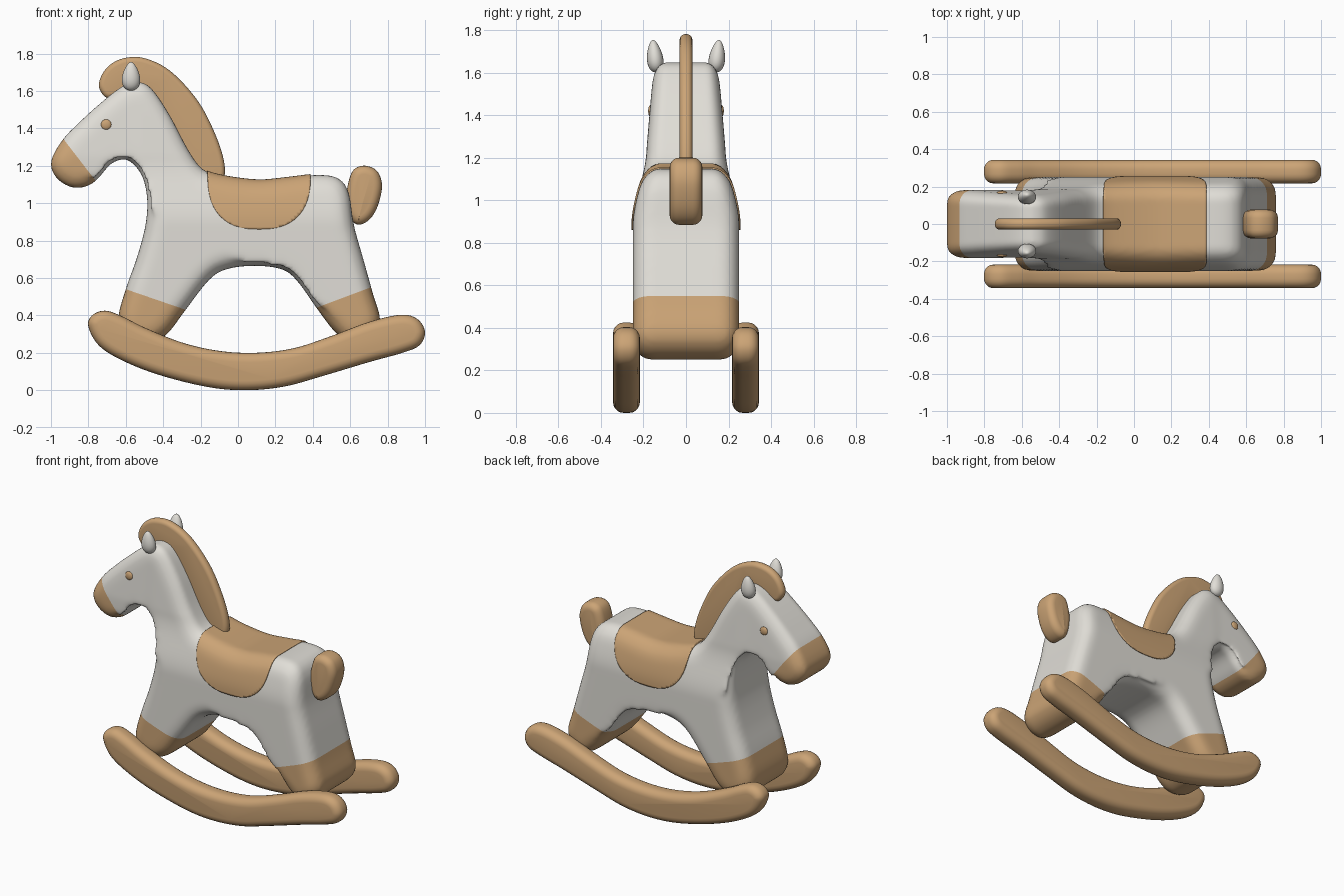
import bpy, bmesh, math
from mathutils import Vector

cube = bpy.data.objects.get("Cube")
if cube:
    bpy.data.objects.remove(cube)


def material(name, rgb):
    mat = bpy.data.materials.new(name)
    mat.use_nodes = True
    mat.diffuse_color = (*rgb, 1)
    bsdf = next(n for n in mat.node_tree.nodes if n.type == 'BSDF_PRINCIPLED')
    bsdf.inputs["Base Color"].default_value = (*rgb, 1)
    return mat


white = material("warm white", (0.75, 0.73, 0.68))
tan = material("tan", (0.60, 0.37, 0.18))


def make_object(name, bm, *mats):
    mesh = bpy.data.meshes.new(name)
    bmesh.ops.recalc_face_normals(bm, faces=bm.faces)
    for face in bm.faces:
        face.smooth = True
    bm.to_mesh(mesh)
    bm.free()
    for mat in mats:
        mesh.materials.append(mat)
    obj = bpy.data.objects.new(name, mesh)
    bpy.context.collection.objects.link(obj)
    return obj


def smooth_outline(points, steps=6):
    """Closed Catmull-Rom curve through the points, counter-clockwise."""
    p = [Vector(q) for q in points]
    n, out = len(p), []
    for i in range(n):
        a, b, c, d = p[i - 1], p[i], p[(i + 1) % n], p[(i + 2) % n]
        for s in range(steps):
            t = s / steps
            out.append(0.5 * (2 * b + (c - a) * t + (2 * a - 5 * b + 4 * c - d) * t ** 2
                              + (3 * b - a - 3 * c + d) * t ** 3))
    area = sum(u.x * v.y - v.x * u.y for u, v in zip(out, out[1:] + out[:1]))
    return out if area > 0 else out[::-1]


def slab(points, half, radius, y=0, arc=10):
    """Side profile extruded across the width, with rounded rims."""
    line = smooth_outline(points)
    n = len(line)
    bm, rings = bmesh.new(), []
    for k in range(arc + 2):
        front = k <= arc // 2
        j = k if front else k - 1
        ang = math.pi * (j / arc - 0.5)
        depth = (half - radius) * (-1 if front else 1) + radius * math.sin(ang)
        inset = radius * (1 - math.cos(ang))
        ring = []
        for i, q in enumerate(line):
            t = (line[(i + 1) % n] - line[i - 1]).normalized()
            ring.append(bm.verts.new((q.x - t.y * inset, y + depth, q.y + t.x * inset)))
        rings.append(ring)
    for a, b in zip(rings, rings[1:]):
        for i in range(n):
            bm.faces.new((a[i], a[(i + 1) % n], b[(i + 1) % n], b[i]))
    bm.faces.new(rings[0])
    bm.faces.new(rings[-1][::-1])
    return bm


def ease(t):
    t = min(max(t, 0), 1)
    return t * t * (3 - 2 * t)


# Body, head and legs in one profile
BODY = [(-1, 1.22), (-.94, 1.335), (-.85, 1.43), (-.74, 1.53), (-.64, 1.61), (-.57, 1.645),
        (-.5, 1.64), (-.44, 1.585), (-.36, 1.46), (-.27, 1.29), (-.2, 1.19), (-.13, 1.155),
        (0, 1.13), (.13, 1.12), (.28, 1.135), (.42, 1.15), (.53, 1.135), (.59, 1.06),
        (.62, .88), (.67, .7), (.72, .52), (.76, .37), (.71, .28), (.61, .25), (.52, .31),
        (.42, .44), (.32, .58), (.24, .645), (.1, .665), (-.05, .65), (-.15, .595),
        (-.28, .43), (-.38, .3), (-.48, .25), (-.6, .28), (-.64, .38), (-.6, .54),
        (-.54, .71), (-.495, .88), (-.485, 1.02), (-.51, 1.14), (-.56, 1.21), (-.61, 1.235),
        (-.68, 1.21), (-.75, 1.13), (-.81, 1.09), (-.89, 1.085), (-.97, 1.135)]
HALF = 0.25
draft = make_object("body_draft", slab(BODY, HALF, 0.09))
remesh = draft.modifiers.new("Remesh", 'REMESH')
remesh.mode = 'VOXEL'
remesh.voxel_size = 0.016
even = bpy.data.meshes.new_from_object(draft.evaluated_get(bpy.context.evaluated_depsgraph_get()))
bpy.data.objects.remove(draft)

bm = bmesh.new()
bm.from_mesh(even)
# Narrow the back, neck and head
for v in bm.verts:
    x, z = v.co.x, v.co.z
    width = HALF - 0.065 * ease((z - 0.88) / 0.37)
    if z > 1:
        head = 0.182
        width += (min(width, head) - width) * ease((-0.5 - x) / 0.1)
    width -= 0.085 * max(z - 1.25, 0)
    v.co.y *= width / HALF
for _ in range(3):
    bmesh.ops.smooth_vert(bm, verts=bm.verts, factor=0.5, use_axis_x=True, use_axis_y=True,
                          use_axis_z=True)
bm.normal_update()
saddle = bm.copy()


def paint_below(a, b, region):
    """Cut along the line a-b and colour what lies on its lower side tan."""
    d = Vector((b[0] - a[0], 0, b[1] - a[1])).normalized()
    normal = Vector((d.z, 0, -d.x))
    origin = Vector((a[0], 0, a[1]))
    faces = [f for f in bm.faces if region(f.calc_center_median())]
    geom = faces + list({e for f in faces for e in f.edges}) + list({v for f in faces for v in f.verts})
    bmesh.ops.bisect_plane(bm, geom=geom, dist=1e-5, plane_co=origin, plane_no=normal)
    for f in bm.faces:
        c = f.calc_center_median()
        if region(c) and (c - origin).dot(normal) > 0:
            f.material_index = 1


# Muzzle and the two pairs of socks
paint_below((-.935, 1.345), (-.75, 1.105), lambda c: c.x < -0.6 and c.z > 0.95)
paint_below((-.6, .54), (-.28, .43), lambda c: c.x < -0.1 and c.z < 0.75)
paint_below((.43, .445), (.71, .55), lambda c: c.x > 0.25 and c.z < 0.75)
make_object("body", bm, white, tan)

# Saddle: a thin shell lifted off the body and trimmed to a rounded flap
for v, n in [(v, v.normal.copy()) for v in saddle.verts]:
    v.co += n * 0.007
flap = []
for k in range(25):
    ang = math.pi * (1 + k / 24)
    c, s = math.cos(ang), math.sin(ang)
    flap.append(Vector((0.113 + math.copysign(abs(c) ** 0.8, c) * 0.275, 0,
                        1.15 - abs(s) ** 0.8 * 0.29)))
for a, b in zip(flap, flap[1:]):
    d = b - a
    bmesh.ops.bisect_plane(saddle, geom=saddle.verts[:] + saddle.edges[:] + saddle.faces[:],
                           dist=1e-5, plane_co=a, plane_no=(d.z, 0, -d.x), clear_outer=True)
shell = make_object("saddle", saddle, tan).modifiers.new("Thickness", 'SOLIDIFY')
shell.thickness = 0.009
shell.offset = -1

# Mane and tail
MANE = [(-.74, 1.61), (-.735, 1.67), (-.69, 1.735), (-.61, 1.775), (-.5, 1.775), (-.36, 1.705),
        (-.21, 1.54), (-.11, 1.34), (-.07, 1.19), (-.09, 1.11), (-.16, 1.1), (-.25, 1.2),
        (-.35, 1.4), (-.46, 1.55), (-.58, 1.595), (-.69, 1.56)]
make_object("mane", slab(MANE, 0.03, 0.027), tan)
TAIL = [(.59, 1.11), (.62, 1.18), (.68, 1.2), (.745, 1.17), (.77, 1.09), (.745, .98),
        (.7, .91), (.64, .885), (.595, .93), (.58, 1.02)]
make_object("tail", slab(TAIL, 0.077, 0.045), tan)

# Rockers, eyes and ears on both sides
ROCKER = [(-.8, .34), (-.78, .4), (-.71, .425), (-.62, .395), (-.5, .335), (-.3, .255),
          (-.1, .21), (.1, .2), (.3, .225), (.5, .29), (.7, .365), (.87, .403), (.96, .38),
          (1, .31), (.97, .24), (.88, .2), (.7, .15), (.45, .075), (.25, .02), (.05, 0),
          (-.15, .015), (-.4, .075), (-.6, .15), (-.74, .235)]
for side, sign in (("left", 1), ("right", -1)):
    # The horse faces -x, so sides are told apart along y
    tag = "back" if sign > 0 else "front"
    make_object("rocker_" + tag, slab(ROCKER, 0.063, 0.05, y=sign * 0.28), tan)

    ball = bmesh.new()
    bmesh.ops.create_uvsphere(ball, u_segments=24, v_segments=14, radius=1)
    for v in ball.verts:
        v.co = Vector((v.co.x * 0.028, v.co.y * 0.012, v.co.z * 0.028))
    eye = make_object("eye_" + tag, ball, tan)
    eye.location = (-0.705, sign * 0.166, 1.42)

    ball = bmesh.new()
    bmesh.ops.create_uvsphere(ball, u_segments=24, v_segments=16, radius=1)
    for v in ball.verts:
        taper = 1 - 0.3 * v.co.z
        v.co = Vector((v.co.x * 0.047 * taper, v.co.y * 0.037 * taper, v.co.z * 0.077))
    ear = make_object("ear_" + tag, ball, white)
    ear.location = (-0.572, sign * 0.147, 1.678)
    ear.rotation_euler = (sign * -0.12, 0, 0)
